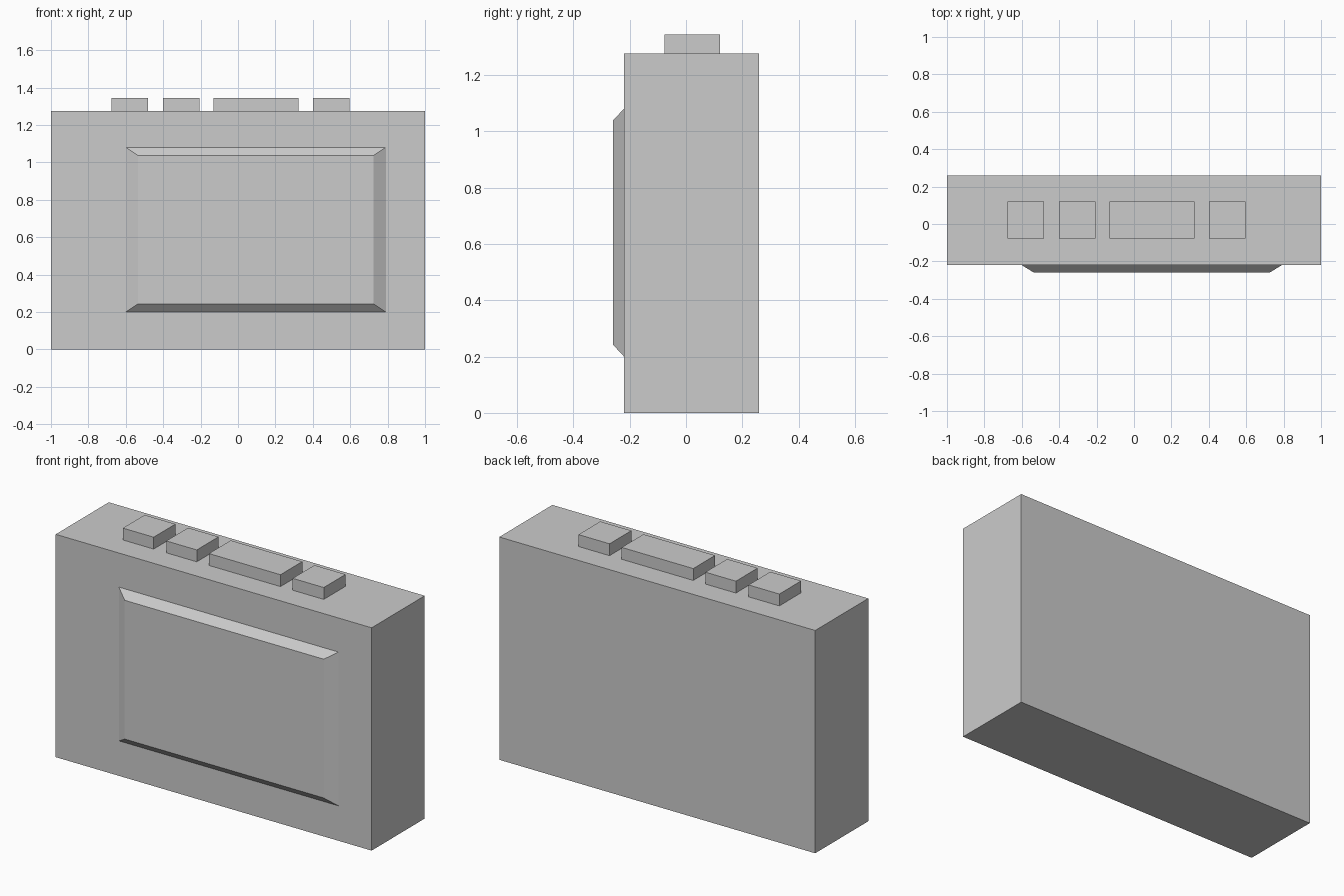
import bpy
import bmesh

if "Cube" in bpy.data.objects:
    bpy.data.objects.remove(bpy.data.objects["Cube"])


def box(name, x, y, z, taper=None):
    """Box from (min, max) ranges; taper insets the front (-y) face by (dx, dz)."""
    bm = bmesh.new()
    bmesh.ops.create_cube(bm, size=1)
    mid_x, mid_z = sum(x) / 2, sum(z) / 2
    for v in bm.verts:
        front = v.co.y < 0
        v.co = [r[0] if c < 0 else r[1] for c, r in zip(v.co, (x, y, z))]
        if taper and front:
            v.co.x += taper[0] if v.co.x < mid_x else -taper[0]
            v.co.z += taper[1] if v.co.z < mid_z else -taper[1]
    mesh = bpy.data.meshes.new(name)
    bm.to_mesh(mesh)
    bm.free()
    obj = bpy.data.objects.new(name, mesh)
    bpy.context.collection.objects.link(obj)
    return obj


TOP = 1.275
FRONT = -0.22

# Main case
box("case", (-1, 1), (FRONT, 0.26), (0, TOP))

# Raised front panel with chamfered rim
box("front_panel", (-0.60, 0.79), (-0.26, FRONT), (0.20, 1.08), taper=(0.065, 0.043))

# Row of buttons on top
buttons = [(-0.675, -0.48), (-0.40, -0.207), (-0.13, 0.323), (0.40, 0.597)]
for i, span in enumerate(buttons, 1):
    box(f"button_{i}", span, (-0.077, 0.12), (TOP, 1.343))
